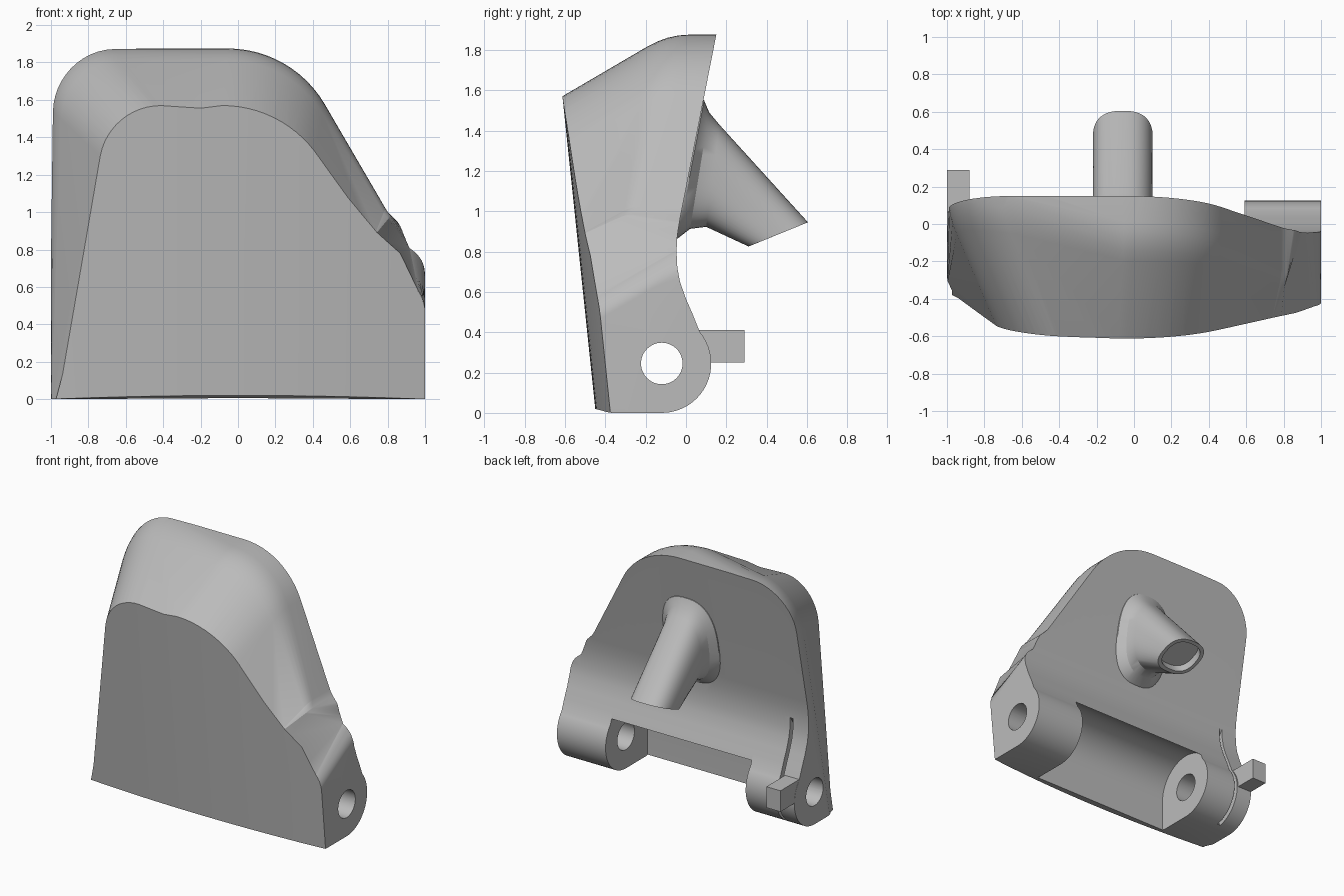
import bpy, bmesh
from math import cos, sin, pi, tan, copysign, radians
from mathutils import Vector

if "Cube" in bpy.data.objects:
    bpy.data.objects.remove(bpy.data.objects["Cube"])

grey = bpy.data.materials.new("plain grey")
grey.use_nodes = True
colour = (0.5, 0.5, 0.5, 1)
grey.diffuse_color = colour
grey.node_tree.nodes["Principled BSDF"].inputs["Base Color"].default_value = colour

PIVOT = Vector((-0.12, 0.245))


def loft(name, rings):
    """Closed solid through rings of equal point count."""
    bm = bmesh.new()
    rows = [[bm.verts.new(p) for p in ring] for ring in rings]
    n = len(rows[0])
    for a, b in zip(rows, rows[1:]):
        for i in range(n):
            j = (i + 1) % n
            bm.faces.new((a[i], a[j], b[j], b[i]))
    bm.faces.new(rows[0][::-1])
    bm.faces.new(rows[-1])
    bmesh.ops.recalc_face_normals(bm, faces=bm.faces)
    mesh = bpy.data.meshes.new(name)
    bm.to_mesh(mesh)
    bm.free()
    mesh.materials.append(grey)
    ob = bpy.data.objects.new(name, mesh)
    bpy.context.collection.objects.link(ob)
    return ob


def prism(name, profile, x0, x1):
    return loft(name, [[(x, y, z) for y, z in profile] for x in (x0, x1)])


def combine(target, tool, operation):
    mod = target.modifiers.new(operation, "BOOLEAN")
    mod.operation, mod.solver, mod.object = operation, "EXACT", tool
    bpy.context.view_layer.objects.active = target
    bpy.ops.object.modifier_apply(modifier=mod.name)
    bpy.data.objects.remove(tool)


def arc(radius, start, end, steps):
    angles = [radians(start + (end - start) * k / steps) for k in range(steps + 1)]
    return [PIVOT + radius * Vector((cos(a), sin(a))) for a in angles]


def rounded(corners, steps=12):
    """Polygon of (x, z, radius) corners with arcs at each rounded corner."""
    out = []
    for k, (x, z, r) in enumerate(corners):
        p = Vector((x, z))
        if r == 0:
            out.append(p)
            continue
        a = (Vector(corners[k - 1][:2]) - p).normalized()
        b = (Vector(corners[(k + 1) % len(corners)][:2]) - p).normalized()
        half = a.angle(b) / 2
        centre = p + (a + b).normalized() * r / sin(half)
        start = p + a * r / tan(half) - centre
        end = p + b * r / tan(half) - centre
        sweep = start.angle_signed(end)
        for s in range(steps + 1):
            t = -sweep * s / steps
            out.append(centre + Vector((start.x * cos(t) - start.y * sin(t),
                                        start.x * sin(t) + start.y * cos(t))))
    return out


# Body: front outline with a tapered rim
outer = rounded([(-1, -0.1, 0), (-1, 1.875, 0.33), (0.29, 1.875, 0.6),
                 (0.8, 1.0, 0.2), (1, 0.8, 0.35), (1, -0.1, 0)])
inner = rounded([(-1, -0.1, 0), (-0.686, 1.57, 0.33), (0.222, 1.57, 0.62),
                 (0.74, 0.895, 0.2), (1, 0.53, 0.2), (1, -0.1, 0)])


def front_y(x, z):
    return -0.45 - 0.105 * (z - 0.02) + 0.075 * x * x


rings = [[(o.x, 0.4, o.y) for o in outer]] + [[] for _ in range(6)]
for o, i in zip(outer, inner):
    front = front_y(i.x, i.y)
    depth = max(1.7 * (o - i).length, 0.05)
    start = front + depth
    for k in range(5):
        t = k / 4
        q = o + (i - o) * 0.2 * t * t
        rings[k + 1].append((q.x, start + 0.2 * depth * (1 - 2 * t), q.y))
    q = o + (i - o) * (start + 0.75) / depth
    rings[6].append((q.x, -0.75, q.y))
body = loft("pedal_body", rings)

# Side profile: bowed front, sloping back, pivot barrel
back = [Vector(p) for p in ((-0.03, 0.96), (-0.043, 0.88), (-0.047, 0.8), (-0.043, 0.72),
                            (-0.03, 0.65), (0, 0.565), (0.035, 0.485))]
barrel = back + arc(0.245, 40, -90, 20)
slices = []
for k in range(33):
    x = -1.05 + 2.1 * k / 32
    ring = [(x, 0.175, 2)] + [(x, p.x, p.y) for p in barrel]
    ring += [(x, -0.36, 0), (x, front_y(x, 0.02), 0.02 * max(0.05, 1 - x * x)),
             (x, front_y(x, 2), 2)]
    slices.append(ring)
combine(body, loft("side_profile", slices), "INTERSECT")

# Stem on the back with a flared root and a shallow hollow end
stem_rings = []
for uy, uz, ly, lz, half in ((0, 1.58, -0.12, 0.84, 0.25), (0.09, 1.55, -0.04, 0.865, 0.23),
                             (0.115, 1.49, 0.02, 0.912, 0.18), (0.165, 1.43, 0.1, 0.922, 0.16),
                             (0.605, 0.945, 0.31, 0.825, 0.16),
                             (0.58, 0.935, 0.335, 0.835, 0.133),
                             (0.557, 0.991, 0.312, 0.891, 0.133)):
    ring = []
    for k in range(48):
        a = 2 * pi * (k + 0.5) / 48
        c, s = (copysign(abs(v) ** 0.78, v) for v in (cos(a), sin(a)))
        t = (1 + s) / 2
        ring.append((-0.06 + half * c, ly + (uy - ly) * t, lz + (uz - lz) * t))
    stem_rings.append(ring)
combine(body, loft("stem", stem_rings), "UNION")

# Stop block beside the barrel
combine(body, prism("stop_block", [(0.02, 0.25), (0.29, 0.25), (0.29, 0.41), (0.02, 0.41)],
                    -0.999, -0.88), "UNION")

# Recess between the two pivot barrels, and the pin hole through them
recess = arc(0.262, 40, 180, 24) + [(-0.382, -0.1), (0.4, -0.1), (0.4, 0.41)]
combine(body, prism("recess_cutter", recess, -0.59, 0.59), "DIFFERENCE")
combine(body, prism("pin_hole_cutter", arc(0.103, 0, 352.5, 47), -1.2, 1.2), "DIFFERENCE")

# Narrow groove following the back edge beside the block
hub = Vector((-0.3, 0.4))
path = barrel[2:-2]
groove = [hub + (p - hub) * 1.2 for p in path] + [hub + (p - hub) * 0.84 for p in path[::-1]]
combine(body, prism("groove_cutter", groove, -0.87, -0.845), "DIFFERENCE")

bpy.ops.object.select_all(action="DESELECT")
body.select_set(True)
bpy.context.view_layer.objects.active = body
bpy.ops.object.shade_smooth_by_angle(angle=radians(32))
